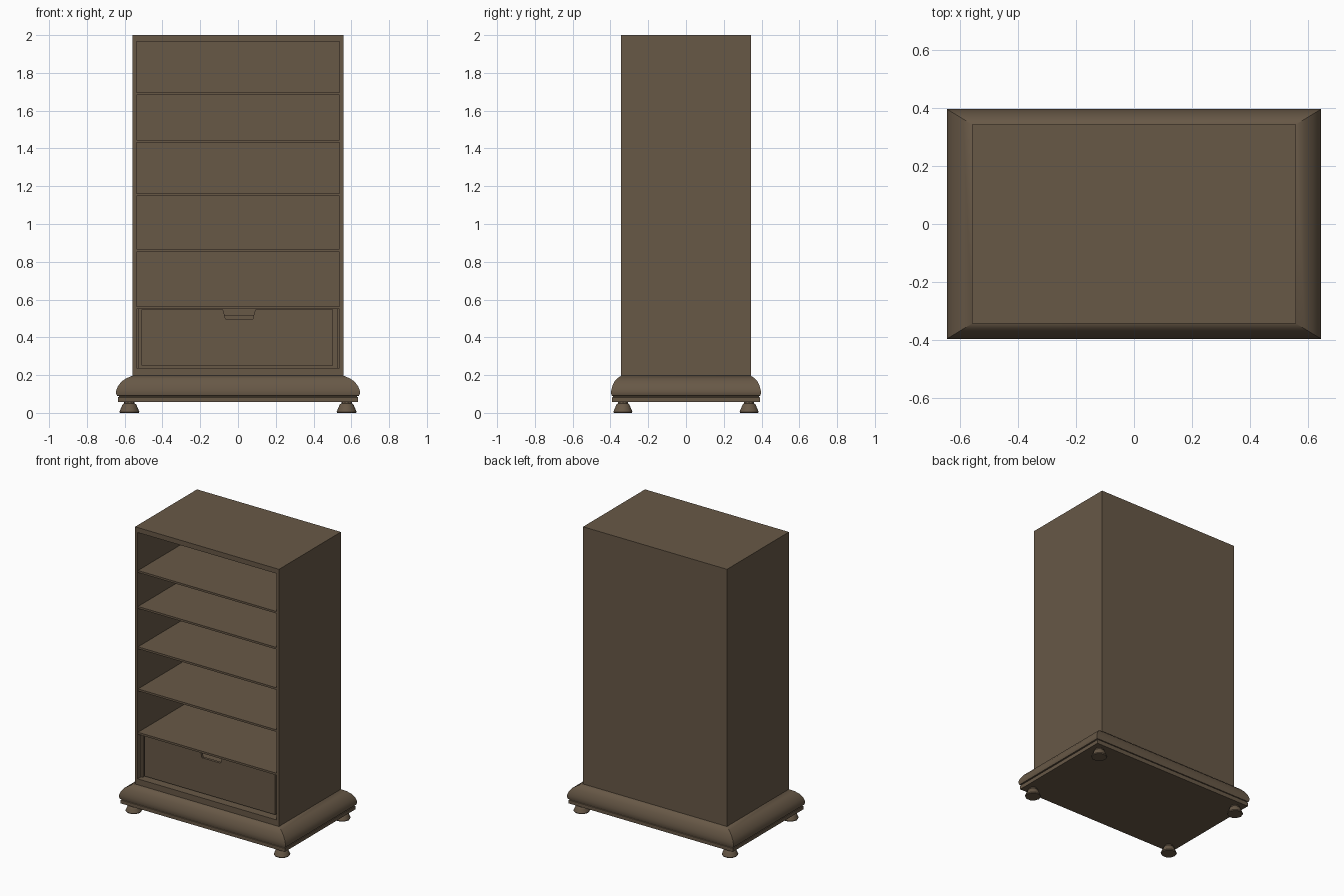
import bpy, bmesh, math
from mathutils import Vector

default = bpy.data.objects.get("Cube")
if default:
    bpy.data.objects.remove(default, do_unlink=True)

wood = bpy.data.materials.new("brown wood")
wood.use_nodes = True
COLOUR = (0.137, 0.098, 0.062, 1)
wood.diffuse_color = COLOUR
wood.node_tree.nodes["Principled BSDF"].inputs["Base Color"].default_value = COLOUR

HALF_X, HALF_Y = 0.558, 0.343      # cabinet half width and half depth
BASE_TOP, TOP = 0.197, 2.0
INNER_X, INNER_BACK = 0.538, 0.323
FLOOR, CEILING = 0.238, 1.965


def finish(name, bm):
    bmesh.ops.recalc_face_normals(bm, faces=bm.faces)
    mesh = bpy.data.meshes.new(name)
    bm.to_mesh(mesh)
    bm.free()
    mesh.materials.append(wood)
    obj = bpy.data.objects.new(name, mesh)
    bpy.context.collection.objects.link(obj)
    return obj


def add_box(bm, low, high):
    low, high = Vector(low), Vector(high)
    verts = bmesh.ops.create_cube(bm, size=1)["verts"]
    for v in verts:
        v.co = (low + high) / 2 + v.co * (high - low)


def box(name, low, high):
    bm = bmesh.new()
    add_box(bm, low, high)
    return finish(name, bm)


def loft(bm, rings):
    """Skin a stack of equal rings and cap both ends."""
    loops = [[bm.verts.new(p) for p in ring] for ring in rings]
    for a, b in zip(loops, loops[1:]):
        for i in range(len(a)):
            j = (i + 1) % len(a)
            bm.faces.new((a[i], a[j], b[j], b[i]))
    bm.faces.new(loops[0])
    bm.faces.new(loops[-1])


# Cabinet shell: a box whose front is inset and pushed back
bm = bmesh.new()
add_box(bm, (-HALF_X, -HALF_Y, BASE_TOP), (HALF_X, HALF_Y, TOP))
front = min(bm.faces, key=lambda f: f.calc_center_median().y)
bmesh.ops.inset_region(bm, faces=[front], thickness=0.01)
for v in front.verts:
    v.co.x = math.copysign(INNER_X, v.co.x)
    v.co.z = CEILING if v.co.z > 1 else FLOOR
new = bmesh.ops.extrude_face_region(bm, geom=[front])["geom"]
for v in new:
    if isinstance(v, bmesh.types.BMVert):
        v.co.y = INNER_BACK
if front.is_valid:
    bmesh.ops.delete(bm, geom=[front], context="FACES_ONLY")
finish("cabinet_shell", bm)

# Shelves, the lowest one covering the drawer
for n, z in enumerate((0.556, 0.860, 1.155, 1.438, 1.690)):
    box(f"shelf_{n + 1}", (-INNER_X, -HALF_Y + 0.004, z - 0.007),
        (INNER_X, INNER_BACK, z + 0.007))

# Drawer front with a finger notch in its top edge
LEFT, RIGHT, LOW, HIGH, FACE = -0.510, 0.502, 0.250, 0.548, -0.305
outline = [(LEFT, LOW), (RIGHT, LOW), (RIGHT, HIGH), (0.092, HIGH),
           (0.078, 0.498), (-0.066, 0.498), (-0.080, HIGH), (LEFT, HIGH)]
bm = bmesh.new()
loft(bm, [[(x, y, z) for x, z in outline] for y in (FACE, FACE + 0.018)])
finish("drawer_front", bm)

# Drawer tray behind the front
bm = bmesh.new()
INSIDE, END = FACE + 0.018, 0.30
add_box(bm, (LEFT, INSIDE, LOW), (RIGHT, END, LOW + 0.014))
add_box(bm, (LEFT, INSIDE, LOW), (LEFT + 0.014, END, HIGH - 0.03))
add_box(bm, (RIGHT - 0.014, INSIDE, LOW), (RIGHT, END, HIGH - 0.03))
add_box(bm, (LEFT, END - 0.014, LOW), (RIGHT, END, HIGH - 0.03))
finish("drawer_tray", bm)

# Drawer runners on the side walls
for side, name in ((1, "left"), (-1, "right")):
    a, b = sorted((side * 0.524, side * INNER_X))
    box(f"{name}_drawer_runner", (a, FACE, FLOOR), (b, INNER_BACK, 0.549))

# Moulded base: (share of overhang, height)
profile = [(0.90, 0.058), (0.90, 0.082), (0.84, 0.084), (0.84, 0.089),
           (0.95, 0.091), (1.0, 0.102), (1.0, 0.118), (0.90, 0.140),
           (0.68, 0.166), (0.36, 0.184), (0.0, BASE_TOP)]
bm = bmesh.new()
loft(bm, [[(sx * (HALF_X + 0.087 * t), sy * (HALF_Y + 0.053 * t), z)
           for sx, sy in ((-1, -1), (1, -1), (1, 1), (-1, 1))]
          for t, z in profile])
base = finish("moulded_base", bm)

# Flared feet
foot_profile = [(0.050, 0.0), (0.053, 0.006), (0.044, 0.026),
                (0.036, 0.045), (0.028, 0.050), (0.028, 0.060)]
feet = []
for sx, side in ((1, "left"), (-1, "right")):
    for sy, end in ((-1, "front"), (1, "back")):
        bm = bmesh.new()
        loft(bm, [[(sx * 0.575 + r * math.cos(math.tau * k / 10),
                    sy * 0.334 + r * math.sin(math.tau * k / 10), z)
                   for k in range(10)] for r, z in foot_profile])
        feet.append(finish(f"{end}_{side}_foot", bm))

# Soft shading on the moulding and feet
bpy.ops.object.select_all(action="DESELECT")
for obj in feet + [base]:
    obj.select_set(True)
bpy.context.view_layer.objects.active = base
bpy.ops.object.shade_smooth_by_angle(angle=math.radians(35))
